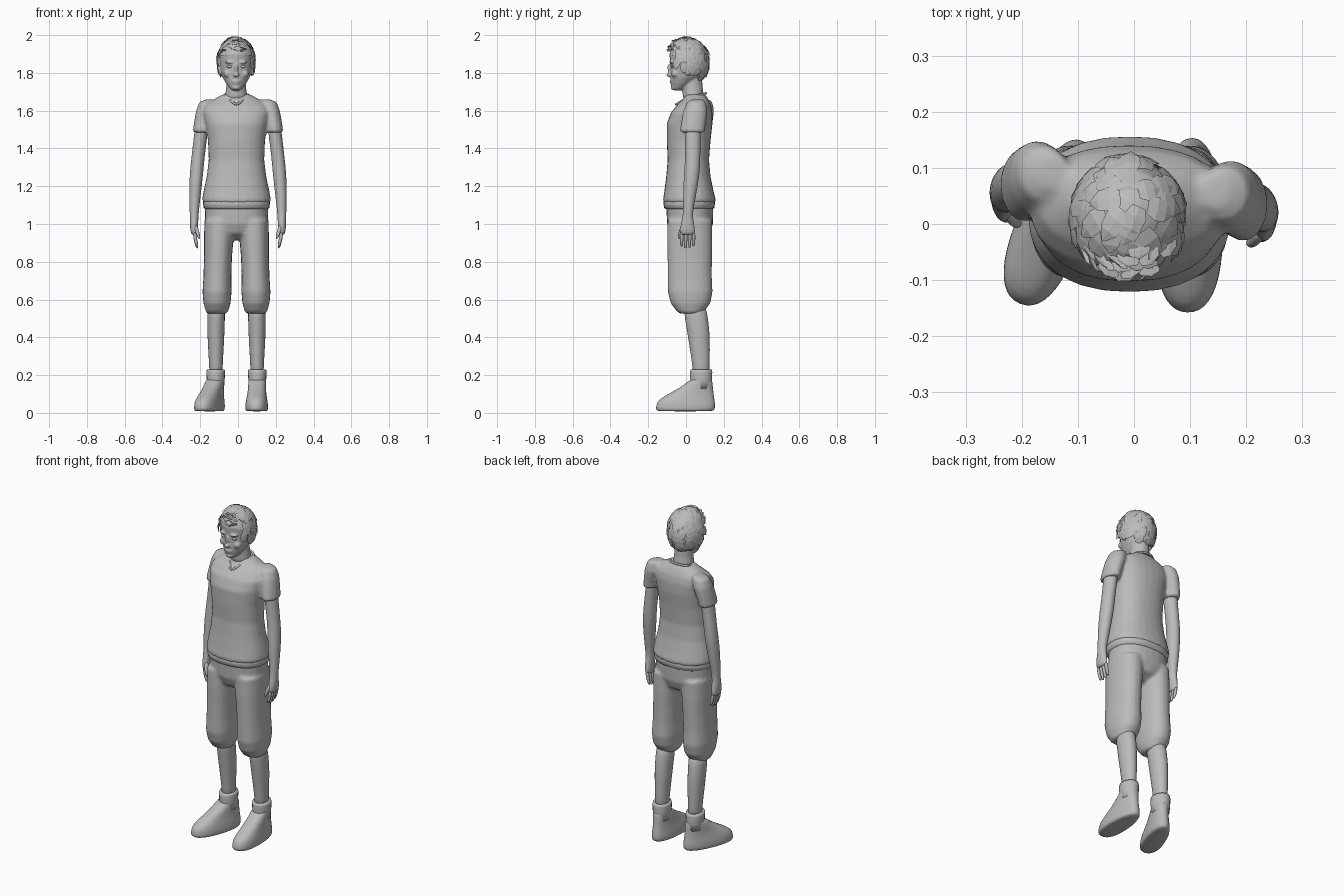
import bpy, bmesh, math, random
from mathutils import Vector, Matrix

if "Cube" in bpy.data.objects:
    bpy.data.objects.remove(bpy.data.objects["Cube"], do_unlink=True)

random.seed(4)
MID = -0.008  # sideways centre of the body

clay = bpy.data.materials.new("plain grey")
clay.use_nodes = True
clay.diffuse_color = (0.5, 0.5, 0.5, 1)
clay.node_tree.nodes["Principled BSDF"].inputs["Base Color"].default_value = clay.diffuse_color


def loft(bm, rings, sides=18, power=2.0, taper=0.0, matrix=None):
    """Closed skin through level ellipses given as (x, y, z, half width, half depth)."""
    loops = []
    for x, y, z, rx, ry in rings:
        loop = []
        for i in range(sides):
            angle = math.tau * i / sides
            c, s = math.cos(angle), math.sin(angle)
            px = math.copysign(abs(c) ** (2 / power), c) * rx * (1 - taper * s)
            py = math.copysign(abs(s) ** (2 / power), s) * ry
            point = Vector((x + px, y + py, z))
            loop.append(bm.verts.new(matrix @ point if matrix else point))
        loops.append(loop)
    for low, high in zip(loops, loops[1:]):
        for i in range(sides):
            j = (i + 1) % sides
            bm.faces.new((low[i], low[j], high[j], high[i]))
    bm.faces.new(loops[0])
    bm.faces.new(loops[-1])


def ball(bm, centre, radii, tilt=0.0):
    matrix = (Matrix.Translation(centre) @ Matrix.Rotation(tilt, 4, "X")
              @ Matrix.Diagonal((*radii, 1)))
    return bmesh.ops.create_uvsphere(bm, u_segments=20, v_segments=12, radius=1, matrix=matrix)


def finish(name, bm, voxel=0.0, subdivide=0, smooth=True, fix_normals=True):
    if fix_normals:
        bmesh.ops.recalc_face_normals(bm, faces=bm.faces)
    mesh = bpy.data.meshes.new(name)
    bm.to_mesh(mesh)
    bm.free()
    mesh.materials.append(clay)
    for face in mesh.polygons:
        face.use_smooth = smooth
    obj = bpy.data.objects.new(name, mesh)
    bpy.context.collection.objects.link(obj)
    if voxel:
        fuse = obj.modifiers.new("fuse", "REMESH")
        fuse.mode = "VOXEL"
        fuse.voxel_size = voxel
        fuse.use_smooth_shade = True
        relax = obj.modifiers.new("relax", "SMOOTH")
        relax.iterations = 3
    if subdivide:
        obj.modifiers.new("round", "SUBSURF").levels = subdivide
        obj.modifiers["round"].render_levels = subdivide
    return obj


def mirrored(rings, side, dx=0.0, dy=0.0):
    return [(side * x + dx, y + dy, z, rx, ry) for x, y, z, rx, ry in rings]


def span(rows, x=MID):
    """Rings from rows of (z, half width, front y, back y)."""
    return [(x, (f + b) / 2, z, w, (b - f) / 2) for z, w, f, b in rows]


# side, name, shoulder set-back, toe-out angle
SIDES = [(1, "left", 0.0, -0.03), (-1, "right", 0.035, -0.36)]

# Shirt: torso fused with both sleeves
bm = bmesh.new()
loft(bm, span([(1.115, .178, -.12, .155), (1.13, .182, -.122, .157), (1.17, .175, -.115, .147),
               (1.25, .158, -.105, .13), (1.34, .147, -.097, .122), (1.44, .151, -.102, .13),
               (1.53, .165, -.102, .14), (1.59, .178, -.08, .14), (1.63, .165, -.047, .132),
               (1.66, .12, -.016, .118), (1.685, .075, .0, .103)]), 28, 2.3)
SLEEVE = [(.145, .06, 1.66, .025, .03), (.16, .055, 1.645, .045, .05), (.172, .05, 1.6, .05, .064),
          (.184, .042, 1.55, .047, .066), (.193, .036, 1.51, .044, .066), (.196, .034, 1.485, .044, .066)]
for side, name, back, toe in SIDES:
    loft(bm, mirrored(SLEEVE, side, dy=back))
finish("shirt", bm, voxel=.009)

# Hem band showing below the shirt
bm = bmesh.new()
loft(bm, span([(1.08, .165, -.108, .14), (1.085, .174, -.116, .15),
               (1.115, .178, -.12, .154), (1.13, .17, -.11, .145)]), 28, 2.3)
finish("hem_band", bm)

# Neckline: a cord with a small dip at the front
curve = bpy.data.curves.new("collar", "CURVE")
curve.dimensions = "3D"
curve.bevel_depth = .006
spline = curve.splines.new("POLY")
spline.use_cyclic_u = True
COUNT = 40
spline.points.add(COUNT - 1)
for i, point in enumerate(spline.points):
    a = math.tau * i / COUNT
    dip = max(0, -math.sin(a)) ** 8
    point.co = (MID + .068 * math.cos(a), .049 + .056 * math.sin(a) - .045 * dip,
                1.678 + .014 * math.sin(a) - .03 * dip, 1)
curve.materials.append(clay)
bpy.context.collection.objects.link(bpy.data.objects.new("collar", curve))

# Shorts: hips fused with two baggy legs
bm = bmesh.new()
loft(bm, span([(.915, .04, -.03, .07), (.95, .11, -.08, .125), (1.0, .165, -.1, .143),
               (1.1, .168, -.105, .145)]), 28, 2.3)
TROUSER = [(.104, .025, .525, .05, .055), (.103, .024, .54, .06, .075), (.103, .024, .58, .072, .105),
           (.103, .022, .64, .077, .119), (.101, .02, .72, .074, .117), (.098, .02, .82, .074, .118),
           (.094, .02, .92, .078, .12), (.09, .02, 1.02, .08, .118)]
for side, name, back, toe in SIDES:
    loft(bm, mirrored(TROUSER, side, MID), 22, 2.2)
finish("shorts", bm, voxel=.009)

# Shins, socks and shoes
SHIN = [(.109, .08, .19, .036, .045), (.109, .08, .25, .036, .046), (.109, .074, .33, .041, .053),
        (.109, .067, .42, .046, .06), (.108, .055, .5, .047, .062), (.106, .045, .58, .048, .062)]
SOCK = [(.11, .08, .13, .044, .055), (.11, .08, .17, .047, .058), (.11, .08, .215, .05, .06),
        (.11, .08, .23, .047, .057), (.11, .08, .228, .035, .045)]
SHOE = span([(.008, .054, -.235, .06), (.014, .06, -.243, .072), (.045, .06, -.241, .074),
             (.07, .056, -.228, .07), (.095, .051, -.185, .066), (.12, .048, -.14, .063),
             (.15, .047, -.09, .06), (.175, .046, -.062, .057), (.178, .038, -.045, .045)], 0)
for side, name, back, toe in SIDES:
    bm = bmesh.new()
    loft(bm, mirrored(SHIN, side, MID))
    finish(name + "_shin", bm, subdivide=1)
    bm = bmesh.new()
    loft(bm, mirrored(SOCK, side, MID))
    finish(name + "_sock", bm)
    bm = bmesh.new()
    ankle = Matrix.Translation((side * .11 + MID, .082, 0)) @ Matrix.Rotation(toe, 4, "Z")
    loft(bm, SHOE, 22, 2.3, .12, ankle)
    finish(name + "_shoe", bm, subdivide=1)

# Arms with palms, fingers and thumbs
ARM = [(.188, .036, 1.57, .034, .045), (.196, .036, 1.48, .036, .043), (.211, .036, 1.36, .035, .04),
       (.218, .033, 1.29, .036, .042), (.225, .024, 1.2, .034, .039), (.231, .013, 1.09, .026, .028),
       (.232, .009, 1.04, .023, .026), (.233, .008, 1.0, .022, .036), (.232, .008, .96, .02, .041),
       (.23, .008, .94, .015, .037)]
for side, name, back, toe in SIDES:
    bm = bmesh.new()
    loft(bm, mirrored(ARM, side, dy=back))
    for k in range(4):
        y = -.023 + .021 * k
        tip = .868 + .008 * abs(k - 1.3)
        finger = [(.215, y, tip, .005, .005), (.218, y, tip + .012, .008, .008),
                  (.226, y, .92, .01, .01), (.231, y, .96, .01, .011)]
        loft(bm, mirrored(finger, side, dy=back), 10)
    thumb = [(.205, -.034, .92, .005, .006), (.208, -.034, .935, .009, .01),
             (.216, -.028, .96, .011, .012), (.228, -.01, 1.0, .012, .015)]
    loft(bm, mirrored(thumb, side, dy=back), 10)
    finish(name + "_arm", bm, subdivide=1)

# Head: skull, neck and features fused together
HEAD = Vector((-.01, 0, 0))
bm = bmesh.new()
loft(bm, span([(1.708, .022, -.07, -.02), (1.72, .035, -.076, .0), (1.745, .054, -.08, .04),
               (1.775, .071, -.083, .075), (1.81, .082, -.083, .098), (1.85, .088, -.084, .11),
               (1.9, .089, -.088, .112), (1.94, .078, -.07, .098), (1.97, .05, -.03, .07)], HEAD.x), 24)
loft(bm, span([(1.63, .07, .0, .1), (1.68, .058, -.018, .094), (1.73, .052, -.02, .088),
               (1.78, .05, -.01, .085)], HEAD.x))
ball(bm, HEAD + Vector((0, -.084, 1.813)), (.01, .012, .034), .3)    # nose bridge
ball(bm, HEAD + Vector((0, -.09, 1.79)), (.016, .014, .011))         # nose tip
ball(bm, HEAD + Vector((0, -.079, 1.757)), (.024, .008, .006))       # upper lip
ball(bm, HEAD + Vector((0, -.077, 1.747)), (.02, .008, .006))        # lower lip
ball(bm, HEAD + Vector((0, -.069, 1.722)), (.02, .012, .012))        # chin
for side in (1, -1):
    ball(bm, HEAD + Vector((side * .034, -.078, 1.856)), (.026, .012, .007))  # brow
    ball(bm, HEAD + Vector((side * .045, -.058, 1.795)), (.022, .02, .02))    # cheek
    ball(bm, HEAD + Vector((side * .088, .012, 1.815)), (.01, .02, .032), -.2)  # ear
finish("head", bm, voxel=.005)

bm = bmesh.new()
for side in (1, -1):
    ball(bm, HEAD + Vector((side * .034, -.073, 1.833)), (.016, .008, .007))
finish("eyes", bm)

# Hair: a scalp cap covered in overlapping leaf-shaped locks
SCALP, RADII = HEAD + Vector((0, .01, 1.86)), Vector((.096, .108, .126))
CROWN = Vector((0, .35, .94)).normalized()


def on_scalp(u, scale=1.0):
    p = SCALP + Vector(u[i] * RADII[i] * scale for i in range(3))
    p.z = min(p.z, 2.0)
    return p


def hairy(p):
    return p.z > 1.9 - .95 * (p.y + .09)


bm = bmesh.new()
ball(bm, SCALP, RADII)
bmesh.ops.delete(bm, geom=[v for v in bm.verts if not hairy(v.co)], context="VERTS")
finish("hair_cap", bm)

bm = bmesh.new()
for i in range(170):
    height = 1 - 1.75 * (i + .5) / 170
    turn = i * 2.39996 + random.uniform(-.2, .2)
    flat = math.sqrt(1 - height * height)
    u = Vector((flat * math.cos(turn), flat * math.sin(turn), height))
    if not hairy(on_scalp(u) - Vector((0, 0, .025))):
        continue
    flow = u - CROWN * u.dot(CROWN) * 1.0 + Vector((random.uniform(-.4, .4), 0, 0))
    flow = flow - u * flow.dot(u) - CROWN * .3
    flow.normalize()
    across = u.cross(flow).normalized()
    fringe = u.y < -.35 and u.z > .3
    if fringe:
        flow = Vector((random.uniform(-.4, .4), -.7, .25))
    lift = random.uniform(.1, .18) if fringe else random.uniform(.02, .1)
    size = random.uniform(.4, .6)
    rows = []
    for t, wide in ((0, .13), (.4, .2), (.75, .16), (1, .03)):
        mid = (u + flow * size * t).normalized()
        scale = 1.02 + lift * t
        rows.append([bm.verts.new(on_scalp(mid + across * wide * s, scale + .02 * (s == 0)))
                     for s in (-1, 0, 1)])
    for a, b in zip(rows, rows[1:]):
        for k in (0, 1):
            face = bm.faces.new((a[k], a[k + 1], b[k + 1], b[k]))
            face.normal_update()
            if face.normal.dot(u) < 0:
                face.normal_flip()
finish("hair_locks", bm, smooth=False, fix_normals=False)
